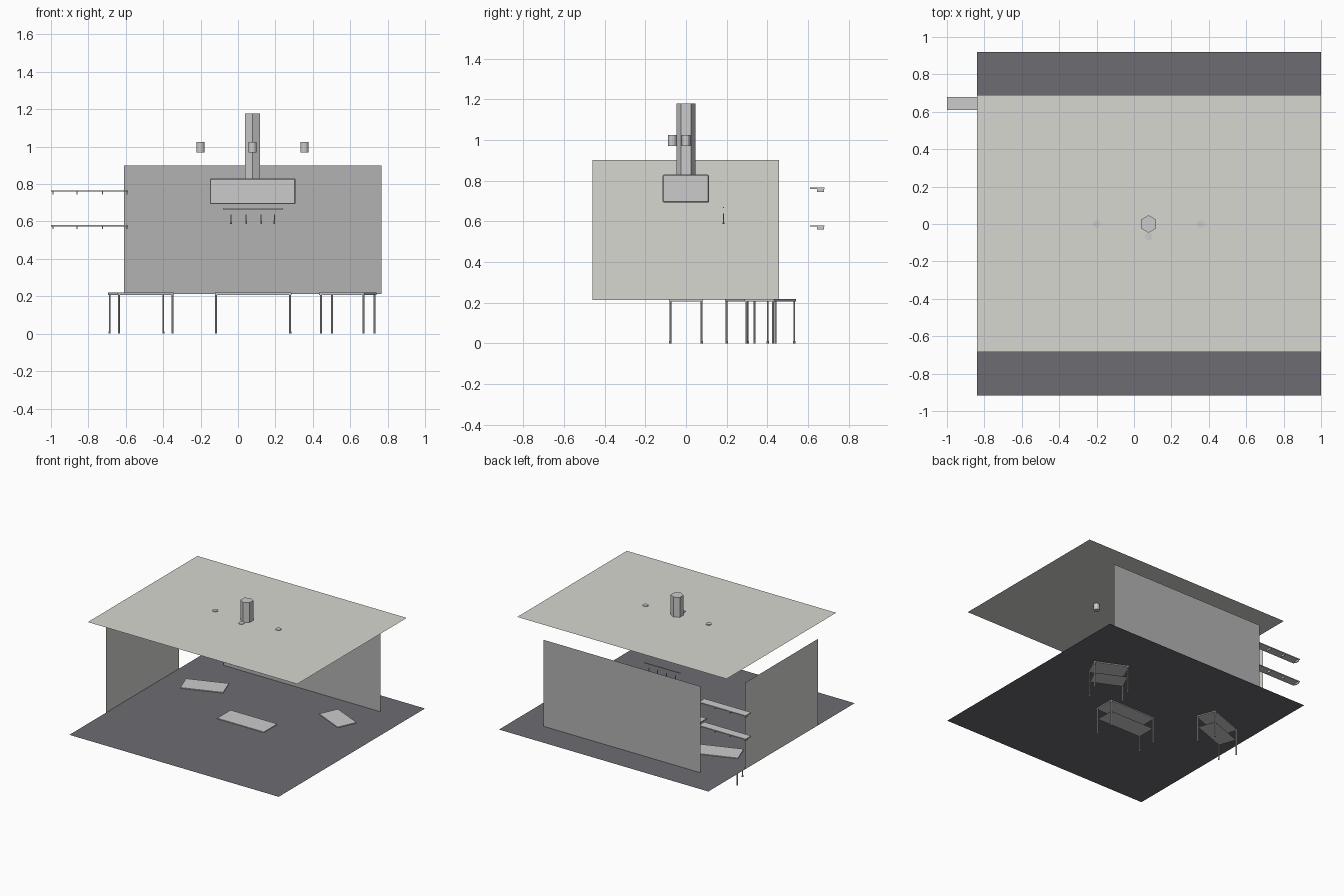
import bpy, math
from mathutils import Matrix, Vector

if "Cube" in bpy.data.objects:
    bpy.data.objects.remove(bpy.data.objects["Cube"])


def material(name, rgb):
    m = bpy.data.materials.new(name)
    m.diffuse_color = (*rgb, 1)
    m.use_nodes = True
    m.node_tree.nodes["Principled BSDF"].inputs["Base Color"].default_value = m.diffuse_color
    return m


STEEL = material("steel", (0.60, 0.60, 0.63))
DARK = material("dark_floor", (0.15, 0.15, 0.17))
CREAM = material("plaster", (0.68, 0.68, 0.64))
GREY = material("grey_wall", (0.45, 0.45, 0.45))


def finish(name, mat, M=None):
    o = bpy.context.object
    o.name = name
    o.data.materials.append(mat)
    if M:
        o.matrix_world = M @ o.matrix_basis
    return o


def box(name, lo, hi, mat=STEEL, M=None):
    lo, hi = Vector(lo), Vector(hi)
    bpy.ops.mesh.primitive_cube_add(size=1, location=(lo + hi) / 2)
    bpy.context.object.scale = hi - lo
    return finish(name, mat, M)


def rod(name, x, y, z0, z1, r, n=8, mat=STEEL, M=None, r2=None):
    bpy.ops.mesh.primitive_cone_add(vertices=n, radius1=r, radius2=r if r2 is None else r2,
                                    depth=z1 - z0, location=(x, y, (z0 + z1) / 2))
    return finish(name, mat, M)


def sheet(name, corners, mat=STEEL, M=None):
    me = bpy.data.meshes.new(name)
    me.from_pydata(corners, [], [(0, 1, 2, 3)])
    o = bpy.data.objects.new(name, me)
    bpy.context.collection.objects.link(o)
    me.materials.append(mat)
    if M:
        o.matrix_world = M
    return o


def flat(name, x0, x1, y0, y1, z, mat=STEEL, M=None):
    return sheet(name, [(x0, y0, z), (x1, y0, z), (x1, y1, z), (x0, y1, z)], mat, M)


# Room shell: single-sided sheets
FLOOR = 0.213
flat("floor", -0.84, 1.0, -0.917, 0.919, FLOOR, DARK)
flat("ceiling", -0.84, 1.0, -0.685, 0.69, 1.02, CREAM)
sheet("back_wall", [(-0.61, 0.69, FLOOR), (0.768, 0.69, FLOOR),
                    (0.768, 0.69, 0.90), (-0.61, 0.69, 0.90)], GREY)
sheet("left_wall", [(-0.84, -0.46, FLOOR), (-0.84, 0.457, FLOOR),
                    (-0.84, 0.457, 0.90), (-0.84, -0.46, 0.90)], CREAM)

# Extractor hood with hexagonal duct
hood = box("hood", (-0.15, -0.115, 0.693), (0.307, 0.113, 0.829))
bpy.ops.object.transform_apply(location=False, rotation=False, scale=True)
bev = hood.modifiers.new("bevel", "BEVEL")
bev.width, bev.segments = 0.004, 1
rod("hood_duct", 0.078, 0, 0.829, 1.178, 0.047, 6)

# Recessed ceiling lamps
for i, (x, y) in enumerate([(-0.2, 0), (0.078, -0.068), (0.355, 0)]):
    rod(f"ceiling_lamp_{i}", x, y, 0.97, 1.025, 0.021, 12)


# Work tables with an under-shelf and four footed legs
def table(name, cx, cy, hx, hy, angle):
    M = Matrix.Translation((cx, cy, 0)) @ Matrix.Rotation(math.radians(angle), 4, "Z")
    e = 0.007
    box(name + "_top", (-hx - e, -hy - e, 0.206), (hx + e, hy + e, 0.219), STEEL, M)
    flat(name + "_shelf", -hx, hx, -hy, hy, 0.122, STEEL, M)
    for sx in (-1, 1):
        for sy in (-1, 1):
            rod(name + "_leg", sx * hx, sy * hy, 0.01, 0.206, 0.005, 8, STEEL, M)
            rod(name + "_foot", sx * hx, sy * hy, 0, 0.012, 0.006, 8, STEEL, M)


table("left_table", -0.518, 0.32, 0.1525, 0.0725, 19.9)
table("middle_table", 0.081, 0.0, 0.198, 0.077, 0)
table("right_table", 0.587, 0.415, 0.125, 0.0715, -24.6)

# Wall shelves on small brackets
for i, z in enumerate((0.762, 0.576)):
    box(f"wall_shelf_{i}", (-1.0, 0.61, z - 0.003), (-0.588, 0.68, z + 0.004))
    for x in (-0.99, -0.86, -0.725, -0.595):
        box(f"shelf_bracket_{i}", (x - 0.003, 0.643, z - 0.017), (x + 0.003, 0.678, z - 0.003))

# Utensil rail with hanging tools
Y = 0.184
box("utensil_rail", (-0.08, Y - 0.003, 0.665), (0.24, Y + 0.003, 0.671))
for i, x in enumerate((-0.037, 0.043, 0.123, 0.195)):
    rod(f"utensil_handle_{i}", x, Y, 0.59, 0.638, 0.003, 6)
    if i == 0:
        rod("ladle_bowl", x, Y, 0.586, 0.594, 0.004, 8, r2=0.006)
    else:
        box(f"utensil_blade_{i}", (x - 0.004, Y - 0.002, 0.586), (x + 0.004, Y + 0.002, 0.604))
